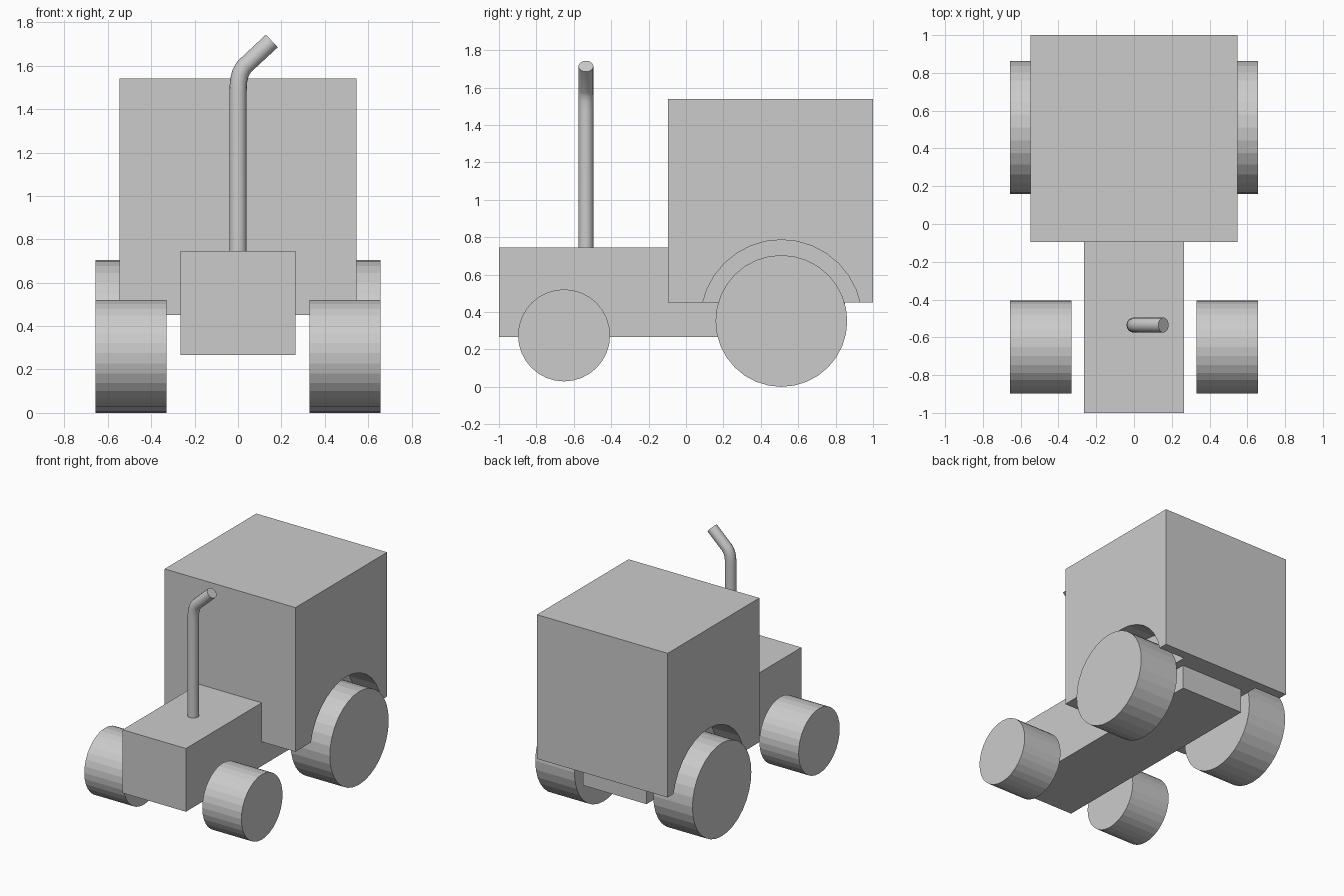
import bpy
from math import pi

if "Cube" in bpy.data.objects:
    bpy.data.objects.remove(bpy.data.objects["Cube"])


def box(name, x0, x1, y0, y1, z0, z1):
    bpy.ops.mesh.primitive_cube_add(size=1, location=((x0 + x1) / 2, (y0 + y1) / 2, (z0 + z1) / 2))
    o = bpy.context.object
    o.name = name
    o.scale = (x1 - x0, y1 - y0, z1 - z0)
    bpy.ops.object.transform_apply(location=False, rotation=False, scale=True)
    return o


def drum(name, side, x0, x1, y, z, r, sides=32):
    # Cylinder lying along x, mirrored by side = -1 / 1
    bpy.ops.mesh.primitive_cylinder_add(vertices=sides, radius=r, depth=x1 - x0,
                                        location=(side * (x0 + x1) / 2, y, z),
                                        rotation=(0, pi / 2, 0))
    o = bpy.context.object
    o.name = name
    return o


# Engine body and chassis
box("body", -0.265, 0.265, -1.0, 0.85, 0.267, 0.745)

# Cab
cab = box("cab", -0.547, 0.547, -0.095, 1.0, 0.45, 1.54)

# Wheels, and wheel arches cut into the cab
REAR_Y, REAR_Z = 0.51, 0.352
for side, label in ((-1, "left"), (1, "right")):
    drum("front_wheel_" + label, side, 0.33, 0.657, -0.652, 0.275, 0.246)
    drum("rear_wheel_" + label, side, 0.33, 0.657, REAR_Y, REAR_Z, 0.352)
    cutter = drum("arch_cutter_" + label, side, 0.325, 0.75, REAR_Y, REAR_Z + 0.002, 0.432)
    cutter.hide_render = True
    cutter.display_type = 'WIRE'
    mod = cab.modifiers.new("arch_" + label, 'BOOLEAN')
    mod.operation = 'DIFFERENCE'
    mod.solver = 'EXACT'
    mod.object = cutter

# Bake the arches and drop the cutters
bpy.context.view_layer.objects.active = cab
for mod in list(cab.modifiers):
    cutter = mod.object
    bpy.ops.object.modifier_apply(modifier=mod.name)
    bpy.data.objects.remove(cutter)

# Exhaust pipe with a bent tip
path = [(0, 0.735), (0, 1.48), (0.003, 1.53), (0.011, 1.565), (0.028, 1.595), (0.156, 1.714)]
curve = bpy.data.curves.new("exhaust_pipe", 'CURVE')
curve.dimensions = '3D'
curve.bevel_depth = 0.04
curve.bevel_resolution = 6
curve.use_fill_caps = True
spline = curve.splines.new('POLY')
spline.points.add(len(path) - 1)
for p, (x, z) in zip(spline.points, path):
    p.co = (x, -0.535, z, 1)
pipe = bpy.data.objects.new("exhaust_pipe", curve)
bpy.context.collection.objects.link(pipe)
bpy.ops.object.select_all(action='DESELECT')
pipe.select_set(True)
bpy.context.view_layer.objects.active = pipe
bpy.ops.object.convert(target='MESH')
bpy.ops.object.shade_smooth_by_angle(angle=pi / 4)
